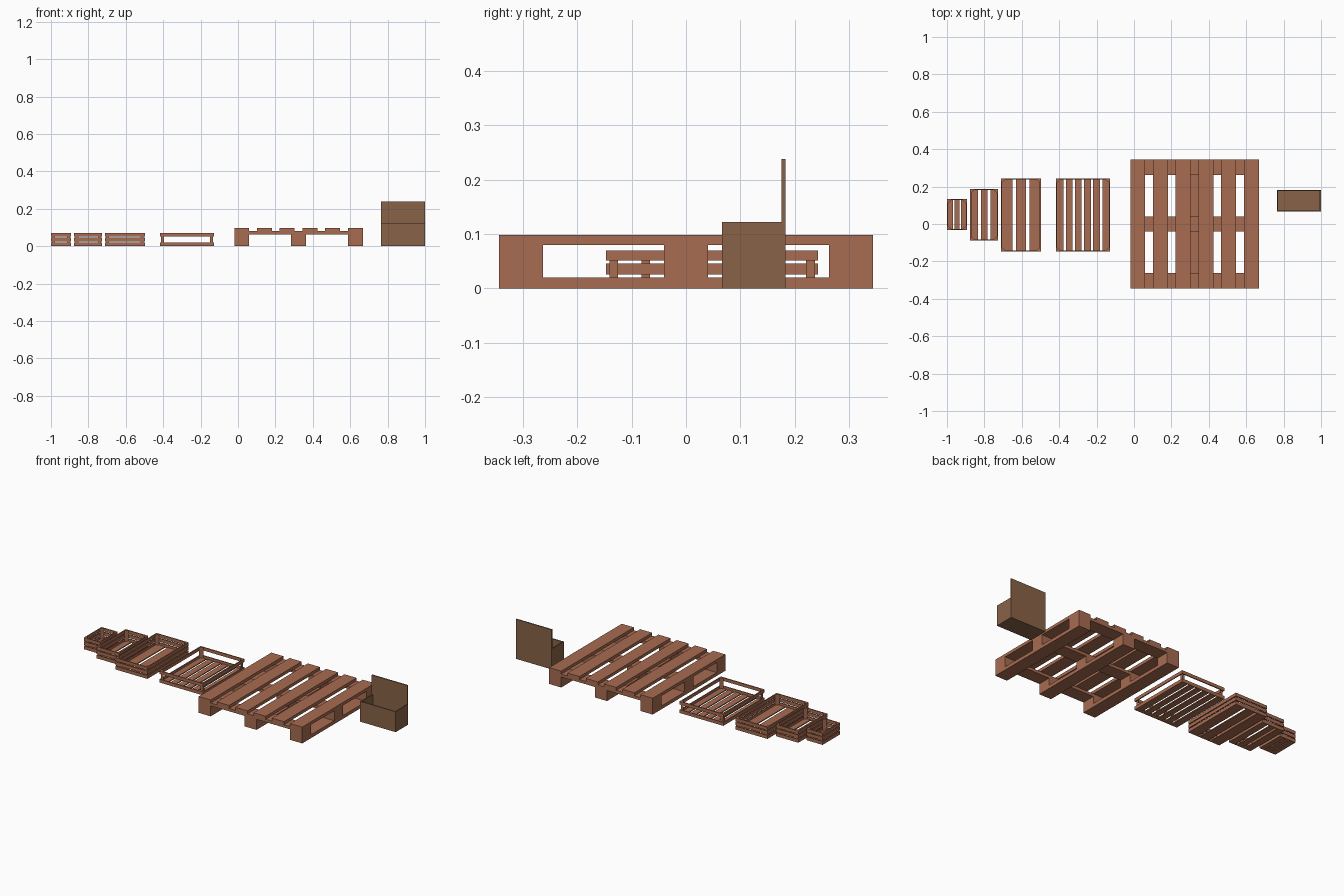
import bpy
import bmesh
from mathutils import Vector

cube = bpy.data.objects.get("Cube")
if cube:
    bpy.data.objects.remove(cube, do_unlink=True)


def make_material(name, color):
    mat = bpy.data.materials.new(name)
    mat.use_nodes = True
    mat.diffuse_color = color
    mat.node_tree.nodes["Principled BSDF"].inputs["Base Color"].default_value = color
    return mat


PALLET_WOOD = make_material("reddish wood", (0.39, 0.15, 0.082, 1))
BOX_WOOD = make_material("brown wood", (0.25, 0.123, 0.063, 1))


def finish(name, bm, mat):
    bmesh.ops.recalc_face_normals(bm, faces=bm.faces)
    mesh = bpy.data.meshes.new(name)
    bm.to_mesh(mesh)
    bm.free()
    mesh.materials.append(mat)
    obj = bpy.data.objects.new(name, mesh)
    bpy.context.collection.objects.link(obj)
    return obj


def boards(name, spans, mat):
    """One object made of boxes, each given as x, y and z ranges."""
    bm = bmesh.new()
    for span in spans:
        verts = bmesh.ops.create_cube(bm, size=1)["verts"]
        size = Vector([b - a for a, b in span])
        mid = Vector([(a + b) / 2 for a, b in span])
        bmesh.ops.scale(bm, vec=size, verts=verts)
        bmesh.ops.translate(bm, vec=mid, verts=verts)
    return finish(name, bm, mat)


def spread(start, end, count, width):
    """Evenly spaced ranges of one width that fill start to end."""
    step = (end - start - width) / (count - 1)
    return [(start + i * step, start + i * step + width) for i in range(count)]


# Shipping pallet
X0, X1, Y = -0.02, 0.667, 0.344
runners = spread(X0, X1, 3, 0.08)
rows = spread(-Y, Y, 3, 0.081)
boards("pallet_bottom_boards", [(x, (-Y, Y), (0, 0.02)) for x in runners], PALLET_WOOD)
boards("pallet_blocks", [(x, y, (0.02, 0.063)) for x in runners for y in rows], PALLET_WOOD)
boards("pallet_cross_boards", [((X0, X1), y, (0.063, 0.08)) for y in rows], PALLET_WOOD)
boards("pallet_top_boards",
       [(x, (-Y, Y), (0.08, 0.098)) for x in spread(X0, X1, 6, 0.08)], PALLET_WOOD)

# Slatted crates
WALL, POST, TOP = 0.006, 0.016, 0.07
RAILS = [(0, 0.02), (0.026, 0.046), (0.051, TOP)]


def crate(name, x0, x1, y0, y1, slats, gap, rails):
    ix0, ix1, iy0, iy1 = x0 + WALL, x1 - WALL, y0 + WALL, y1 - WALL
    width = (ix1 - ix0 - gap * (slats - 1)) / slats
    boards(name + "_floor_slats",
           [(x, (iy0, iy1), (0, WALL)) for x in spread(ix0, ix1, slats, width)], PALLET_WOOD)
    sides = []
    for z in rails:
        sides += [((x0, x1), (y0, iy0), z), ((x0, x1), (iy1, y1), z),
                  ((x0, ix0), (iy0, iy1), z), ((ix1, x1), (iy0, iy1), z)]
    boards(name + "_rails", sides, PALLET_WOOD)
    # Triangular corner posts
    bm = bmesh.new()
    for x, dx in ((ix0, POST), (ix1, -POST)):
        for y, dy in ((iy0, POST), (iy1, -POST)):
            base = [bm.verts.new(p) for p in
                    ((x, y, WALL), (x + dx, y, WALL), (x, y + dy, WALL))]
            face = bm.faces.new(base)
            ext = bmesh.ops.extrude_face_region(bm, geom=[face], use_keep_orig=True)
            top = [v for v in ext["geom"] if isinstance(v, bmesh.types.BMVert)]
            bmesh.ops.translate(bm, vec=(0, 0, TOP - WALL), verts=top)
    finish(name + "_corner_posts", bm, PALLET_WOOD)


crate("open_tray", -0.418, -0.128, -0.147, 0.243, 6, 0.013, [RAILS[0], RAILS[2]])
crate("large_crate", -0.711, -0.498, -0.147, 0.243, 3, 0.018, RAILS)
crate("medium_crate", -0.876, -0.727, -0.088, 0.187, 3, 0.016, RAILS)
crate("small_crate", -1.0, -0.893, -0.032, 0.134, 3, 0.008, RAILS)

# Box with its lid standing open at the back
BX0, BX1, BY0, BY1, BZ, T = 0.764, 1.0, 0.066, 0.183, 0.122, 0.007
boards("box_body", [
    ((BX0, BX1), (BY0, BY1), (0, T)),
    ((BX0, BX1), (BY0, BY0 + T), (T, BZ)),
    ((BX0, BX1), (BY1 - T, BY1), (T, BZ)),
    ((BX0, BX0 + T), (BY0 + T, BY1 - T), (T, BZ)),
    ((BX1 - T, BX1), (BY0 + T, BY1 - T), (T, BZ)),
], BOX_WOOD)
boards("box_lid", [((BX0, BX1), (BY1 - T, BY1), (BZ, 0.238))], BOX_WOOD)
